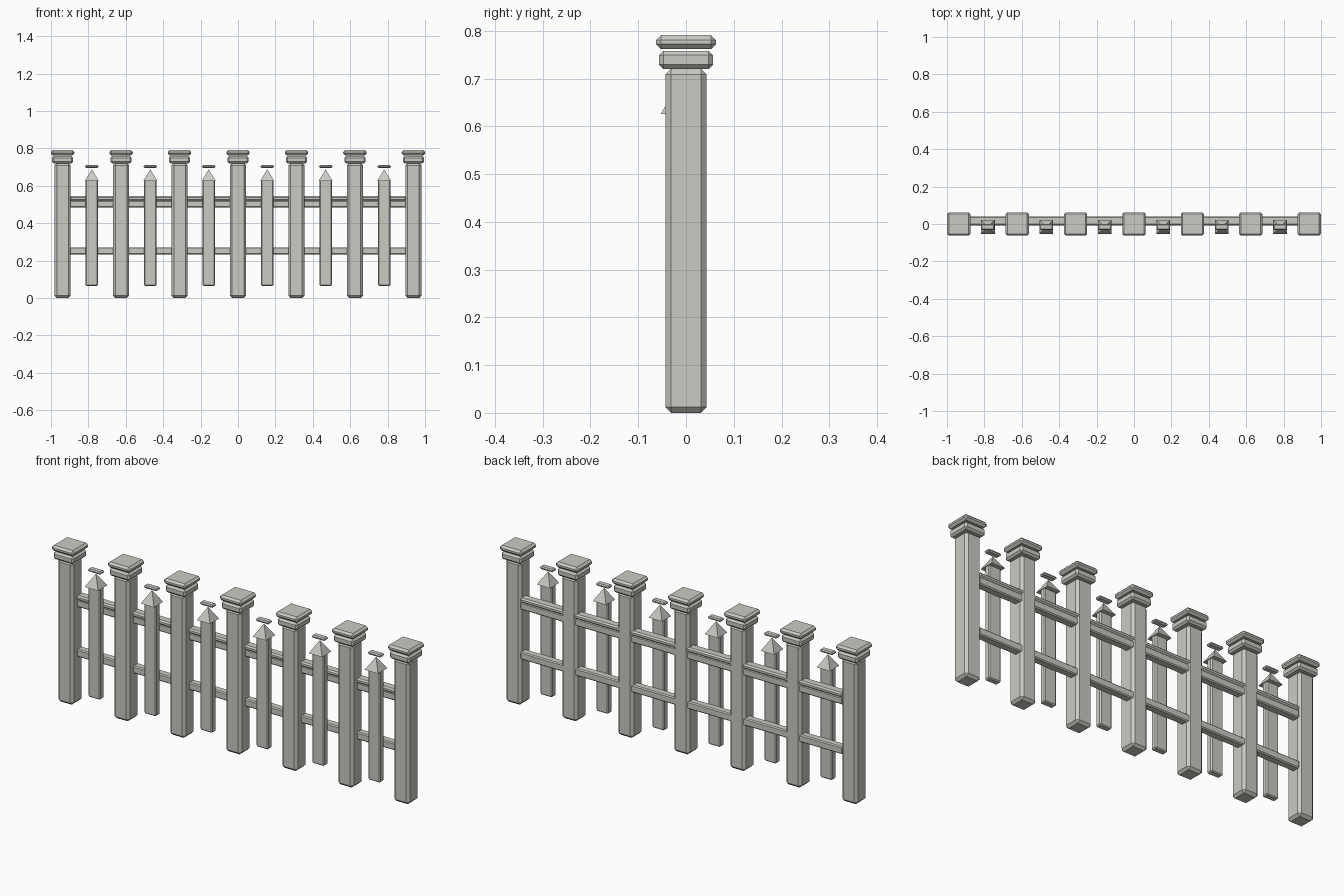
import bpy, bmesh, math
from mathutils import Matrix

if "Cube" in bpy.data.objects:
    bpy.data.objects.remove(bpy.data.objects["Cube"])

stone = bpy.data.materials.new("pale warm grey")
stone.diffuse_color = (0.60, 0.59, 0.55, 1)
stone.use_nodes = True
stone.node_tree.nodes["Principled BSDF"].inputs["Base Color"].default_value = stone.diffuse_color


def finish(bm, name):
    bmesh.ops.recalc_face_normals(bm, faces=bm.faces)
    me = bpy.data.meshes.new(name)
    bm.to_mesh(me)
    bm.free()
    me.materials.append(stone)
    ob = bpy.data.objects.new(name, me)
    bpy.context.collection.objects.link(ob)
    return ob


def box(name, x, y, z, chamfer):
    """Chamfered box from (min, max) ranges."""
    bm = bmesh.new()
    size = [r[1] - r[0] for r in (x, y, z)]
    mid = [(r[1] + r[0]) / 2 for r in (x, y, z)]
    bmesh.ops.create_cube(bm, size=1, matrix=Matrix.Translation(mid) @ Matrix.Diagonal((*size, 1)))
    bmesh.ops.bevel(bm, geom=bm.edges[:], offset=chamfer, segments=1, affect='EDGES')
    return finish(bm, name)


def around(c, half):
    return (c - half, c + half)


# posts with a collar and a flat cap
for i in range(7):
    x = (i - 3) * 0.3125
    box("post", around(x, 0.043), around(0, 0.043), (0, 0.721), 0.012)
    box("post_collar", around(x, 0.0565), around(0, 0.0565), (0.72, 0.758), 0.009)
    box("post_cap", around(x, 0.0625), around(0, 0.0625), (0.762, 0.791), 0.010)

# pickets with a pyramid point and a small plate above it
PY = -0.016
for i in range(6):
    x = (i - 2.5) * 0.3125
    box("picket", around(x, 0.033), around(PY, 0.016), (0.065, 0.635), 0.005)
    bm = bmesh.new()
    bmesh.ops.create_cone(bm, cap_ends=True, segments=4, radius1=0.037 * math.sqrt(2), radius2=0, depth=0.062,
                          matrix=Matrix.Translation((x, PY, 0.657)) @ Matrix.Rotation(math.pi / 4, 4, 'Z'))
    finish(bm, "picket_point")
    box("picket_plate", around(x, 0.036), around(PY, 0.016), (0.696, 0.710), 0.005)

# rails running behind the pickets, the upper one with a top strip
box("lower_rail", (-0.9, 0.9), (-0.002, 0.038), (0.233, 0.271), 0.005)
box("upper_rail", (-0.9, 0.9), (-0.002, 0.038), (0.484, 0.522), 0.005)
box("rail_top_strip", (-0.9, 0.9), (-0.007, 0.041), (0.520, 0.544), 0.007)
